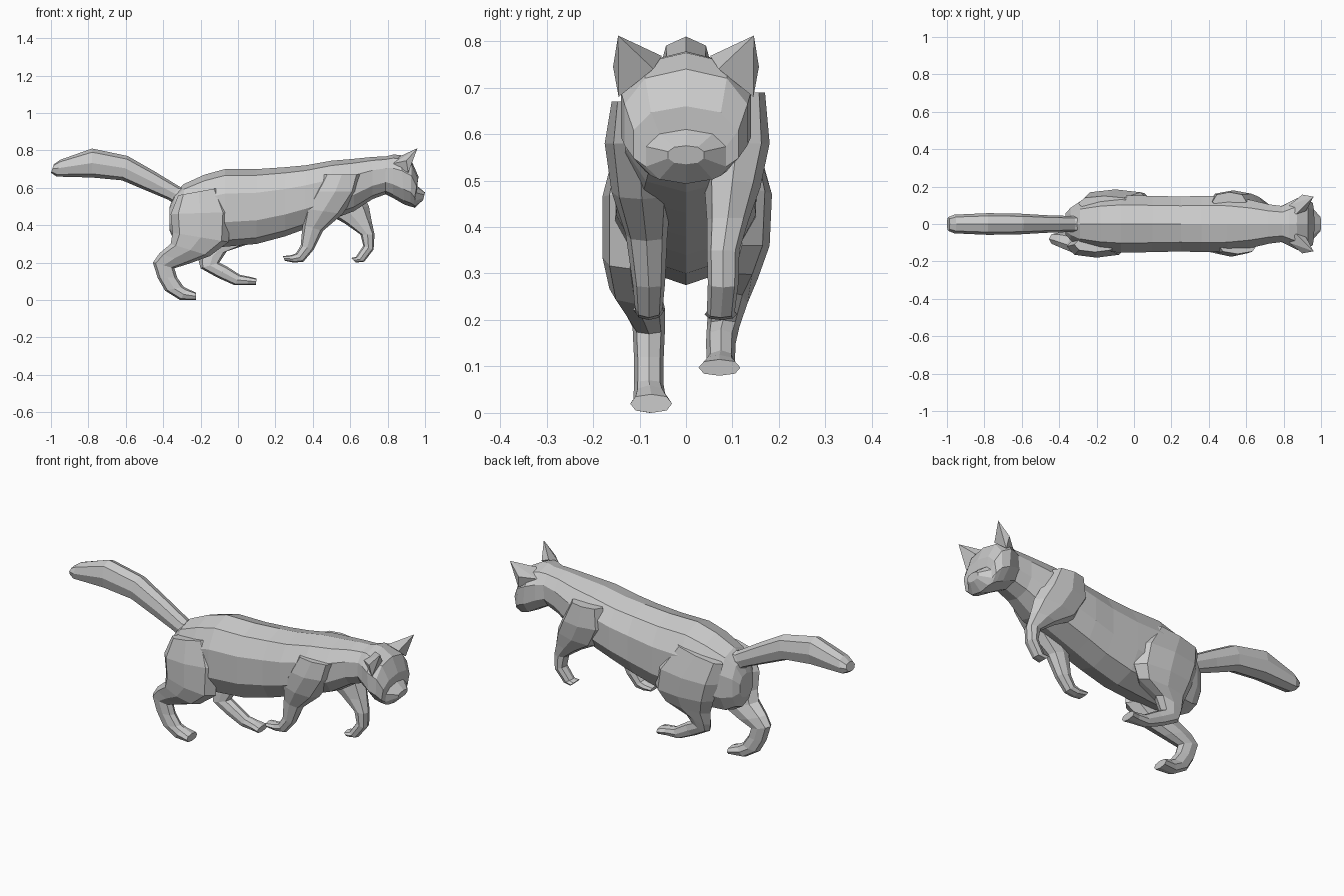
import bpy, bmesh, math
from mathutils import Vector


def finish(name, bm):
    bmesh.ops.recalc_face_normals(bm, faces=bm.faces)
    mesh = bpy.data.meshes.new(name)
    bm.to_mesh(mesh)
    bm.free()
    obj = bpy.data.objects.new(name, mesh)
    bpy.context.collection.objects.link(obj)
    return obj


def loft(name, rings, sides=8, power=0.85):
    """Each ring: two side-view outline points (x1,z1,x2,z2), y centre, y half width."""
    bm = bmesh.new()
    loops = []
    for x1, z1, x2, z2, y, hw in rings:
        a, b = Vector((x1, y, z1)), Vector((x2, y, z2))
        mid, half = (a + b) / 2, (b - a) / 2
        loop = []
        for i in range(sides):
            t = 2 * math.pi * i / sides
            c, s = [math.copysign(abs(round(v, 6)) ** power, v)
                    for v in (math.cos(t), math.sin(t))]
            loop.append(bm.verts.new(mid + half * c + Vector((0, hw * s, 0))))
        loops.append(loop)
    for p, q in zip(loops, loops[1:]):
        for i in range(sides):
            j = (i + 1) % sides
            bm.faces.new((p[i], p[j], q[j], q[i]))
    bm.faces.new(loops[0])
    bm.faces.new(loops[-1])
    return finish(name, bm)


# Torso, rump to neck: x, belly z, back z, half width
torso = [(-.365, .37, .50, .06), (-.34, .31, .57, .09), (-.29, .28, .62, .125),
         (-.18, .275, .67, .15), (-.07, .285, .70, .16), (.10, .30, .70, .157),
         (.25, .34, .71, .153), (.36, .38, .72, .157), (.50, .43, .745, .153),
         (.62, .475, .755, .135), (.72, .54, .765, .11), (.83, .58, .77, .095)]
loft("torso", [(x, b, x, t, 0, w) for x, b, t, w in torso], 10)

# Tail
loft("tail", [(-.33, .50, -.24, .61, 0, .045), (-.37, .535, -.31, .605, 0, .043),
              (-.49, .585, -.45, .69, 0, .047), (-.62, .64, -.59, .77, 0, .055),
              (-.78, .655, -.78, .81, 0, .058), (-.97, .66, -.95, .75, 0, .05),
              (-1.0, .68, -.985, .725, 0, .037)])

# Head and muzzle
loft("head", [(.76, .58, .78, .765, 0, .09), (.83, .545, .83, .778, 0, .122),
              (.89, .51, .87, .775, 0, .146), (.92, .50, .93, .74, 0, .138),
              (.935, .497, .965, .66, 0, .118), (.945, .493, .958, .61, 0, .09),
              (.99, .535, 1.0, .575, 0, .04)], 10)

# Ears
for side, label in ((-1, "right"), (1, "left")):
    bm = bmesh.new()
    for x, y, z in ((.865, .052, .768), (.91, .145, .68), (.90, .157, .745),
                    (.83, .10, .73), (.96, .146, .812), (.92, .07, .74)):
        bm.verts.new((x, y * side, z))
    bmesh.ops.convex_hull(bm, input=bm.verts[:])
    finish(label + "_ear", bm)

# Front legs, shoulder to paw
loft("right_front_leg", [
    (.45, .67, .66, .67, -.11, .05), (.40, .58, .64, .58, -.10, .075),
    (.35, .49, .56, .46, -.095, .065), (.345, .40, .455, .37, -.085, .045),
    (.335, .29, .405, .27, -.08, .035), (.31, .25, .35, .205, -.08, .03),
    (.285, .24, .30, .20, -.08, .03), (.24, .235, .25, .21, -.08, .035)])
loft("left_front_leg", [
    (.42, .69, .60, .69, .12, .05), (.40, .58, .66, .58, .11, .07),
    (.46, .47, .70, .50, .10, .06), (.57, .41, .715, .42, .09, .045),
    (.655, .35, .73, .35, .08, .035), (.67, .29, .725, .27, .08, .033),
    (.63, .23, .675, .205, .075, .03), (.605, .225, .63, .20, .075, .035)])

# Hind legs, hip to paw
loft("right_hind_leg", [
    (-.32, .56, -.10, .60, -.11, .04), (-.36, .46, -.04, .47, -.12, .06),
    (-.35, .36, -.05, .31, -.12, .06), (-.36, .30, -.15, .235, -.11, .055),
    (-.42, .25, -.26, .195, -.09, .045), (-.455, .20, -.34, .17, -.08, .035),
    (-.43, .12, -.325, .12, -.08, .032), (-.39, .05, -.29, .07, -.08, .032),
    (-.31, .0, -.27, .06, -.078, .035), (-.225, .0, -.225, .04, -.075, .045)])
loft("left_hind_leg", [
    (-.30, .57, -.02, .62, .11, .04), (-.28, .46, .08, .48, .125, .06),
    (-.25, .36, .10, .36, .12, .06), (-.22, .28, .06, .30, .105, .05),
    (-.21, .21, -.06, .26, .09, .042), (-.20, .17, -.10, .20, .08, .035),
    (-.11, .12, -.06, .18, .075, .032), (-.02, .08, .01, .135, .075, .03),
    (.05, .08, .06, .125, .072, .035), (.095, .08, .10, .115, .072, .045)])
